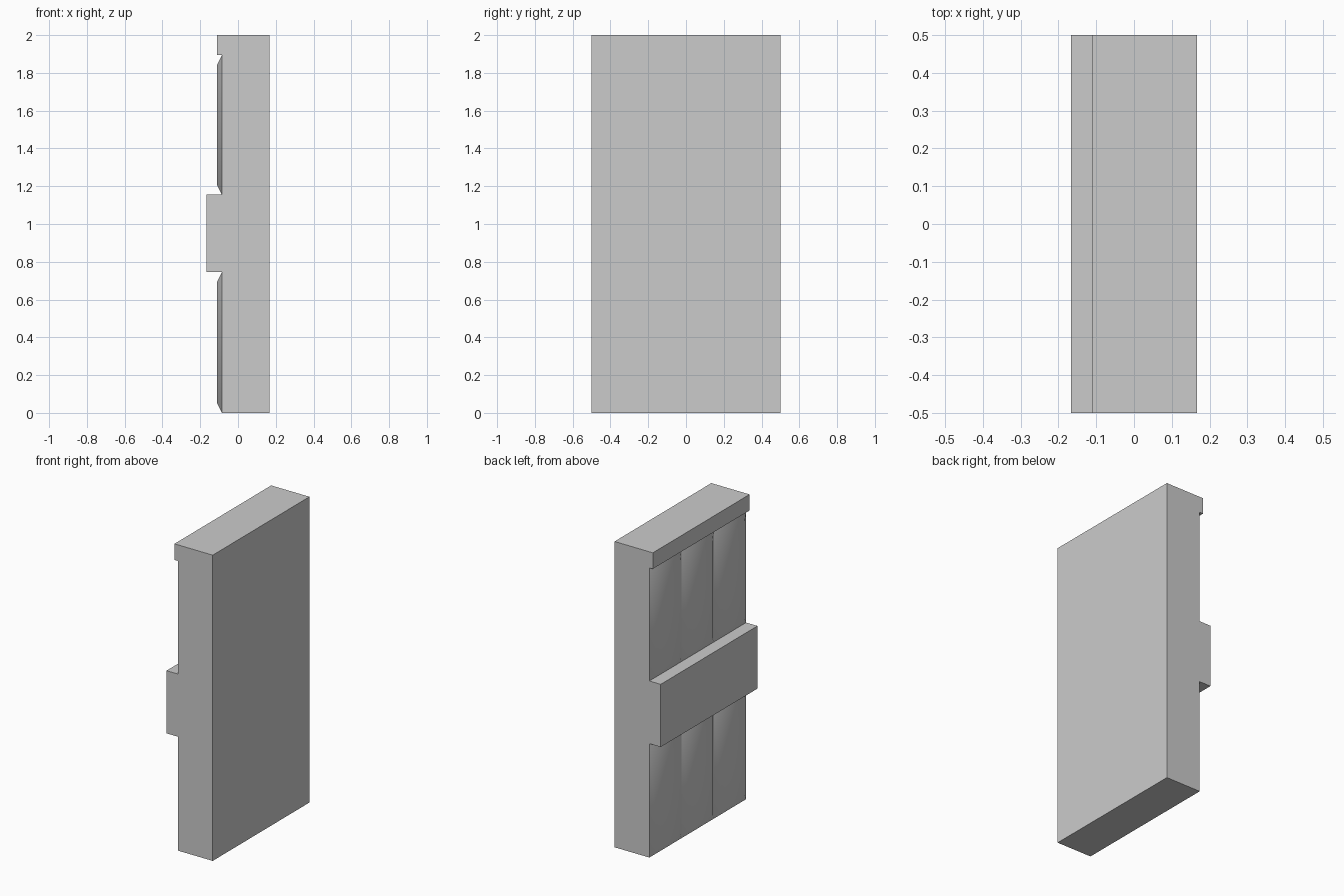
import bpy, bmesh

if "Cube" in bpy.data.objects:
    bpy.data.objects.remove(bpy.data.objects["Cube"])

BACK, FACE, RAISED, BAND = 0.167, -0.085, -0.11, -0.167
HALF = 0.5
BAND_Z = (0.745, 1.155)
CAP_Z = 1.895
INSET = 0.05


def make_object(name, bm):
    mesh = bpy.data.meshes.new(name)
    bmesh.ops.recalc_face_normals(bm, faces=bm.faces)
    bm.to_mesh(mesh)
    bm.free()
    obj = bpy.data.objects.new(name, mesh)
    bpy.context.collection.objects.link(obj)
    return obj


# Slab with middle band and top cap: one side profile extruded along y
profile = [(BACK, 0), (BACK, 2), (RAISED, 2), (RAISED, CAP_Z), (FACE, CAP_Z),
           (FACE, BAND_Z[1]), (BAND, BAND_Z[1]), (BAND, BAND_Z[0]),
           (FACE, BAND_Z[0]), (FACE, 0)]
bm = bmesh.new()
side = bm.faces.new([bm.verts.new((x, -HALF, z)) for x, z in profile])
ext = bmesh.ops.extrude_face_region(bm, geom=[side])
moved = [v for v in ext["geom"] if isinstance(v, bmesh.types.BMVert)]
bmesh.ops.translate(bm, verts=moved, vec=(0, 2 * HALF, 0))
make_object("wall_slab", bm)


# Raised panel with sloped borders, open where it sits on the slab
def raised_panel(name, y0, y1, z0, z1):
    bm = bmesh.new()

    def ring(x, d):
        return [bm.verts.new((x, y, z)) for y, z in (
            (y0 + d, z0 + d), (y0 + d, z1 - d), (y1 - d, z1 - d), (y1 - d, z0 + d))]

    base, top = ring(FACE, 0), ring(RAISED, INSET)
    bm.faces.new(top)
    for i in range(4):
        j = (i + 1) % 4
        bm.faces.new((base[i], base[j], top[j], top[i]))
    bmesh.ops.recalc_face_normals(bm, faces=bm.faces)
    bm.normal_update()
    if top[0].link_faces[0].normal.x > 0:
        bmesh.ops.reverse_faces(bm, faces=bm.faces)
    for f in bm.faces:
        f.smooth = True
    mesh = bpy.data.meshes.new(name)
    bm.to_mesh(mesh)
    bm.free()
    bpy.context.collection.objects.link(bpy.data.objects.new(name, mesh))


# Three panels below the band and three above
width = 2 * HALF / 3
for row, (z0, z1) in (("lower", (0, BAND_Z[0])), ("upper", (BAND_Z[1], CAP_Z))):
    for i in range(3):
        y0 = -HALF + i * width
        raised_panel(f"{row}_panel_{i + 1}", y0, y0 + width, z0, z1)
